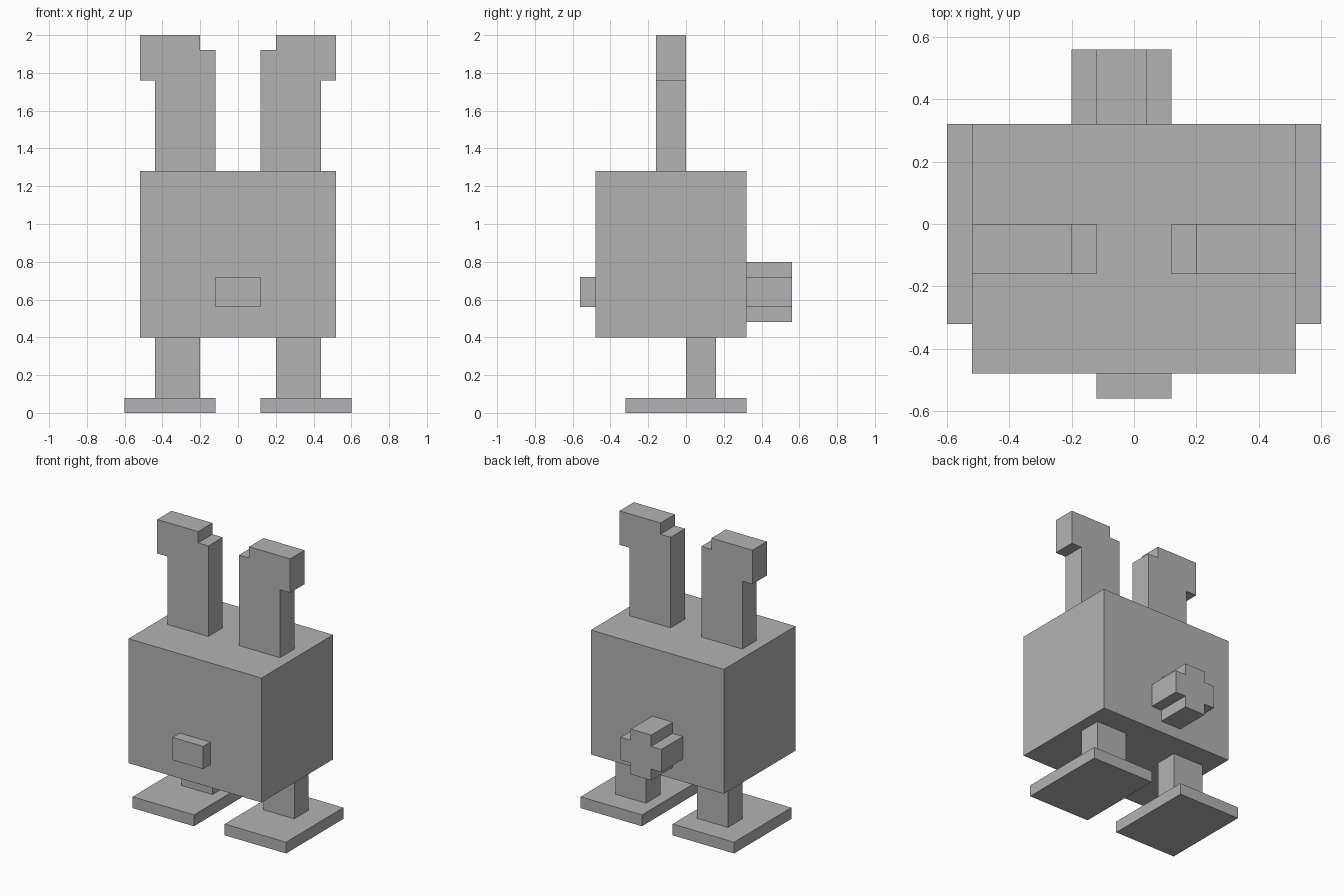
import bpy
import bmesh

U = 0.08  # grid unit shared by every part

if "Cube" in bpy.data.objects:
    bpy.data.objects.remove(bpy.data.objects["Cube"], do_unlink=True)

grey = bpy.data.materials.new("plain_grey")
grey.use_nodes = True
grey.diffuse_color = (0.45, 0.45, 0.45, 1)
grey.node_tree.nodes["Principled BSDF"].inputs["Base Color"].default_value = grey.diffuse_color


def prism(name, outline, y0, y1, mirrored=False):
    """Extrude an x-z outline (in grid units) from y0 back to y1."""
    bm = bmesh.new()
    face = bm.faces.new([bm.verts.new((x * U, y0 * U, z * U)) for x, z in outline])
    new = bmesh.ops.extrude_face_region(bm, geom=[face])["geom"]
    moved = [v for v in new if isinstance(v, bmesh.types.BMVert)]
    bmesh.ops.translate(bm, verts=moved, vec=(0, (y1 - y0) * U, 0))
    bmesh.ops.recalc_face_normals(bm, faces=bm.faces)
    mesh = bpy.data.meshes.new(name)
    bm.to_mesh(mesh)
    bm.free()
    mesh.materials.append(grey)
    obj = bpy.data.objects.new(name, mesh)
    bpy.context.collection.objects.link(obj)
    if mirrored:
        obj.modifiers.new("Mirror", "MIRROR").use_mirror_merge = False
    return obj


def box(name, x, y, z, mirrored=False):
    """Box from (low, high) ranges in grid units."""
    outline = [(x[0], z[0]), (x[1], z[0]), (x[1], z[1]), (x[0], z[1])]
    return prism(name, outline, y[0], y[1], mirrored)


# Body and nose
box("body", (-6.5, 6.5), (-6, 4), (5, 16))
box("nose", (-1.5, 1.5), (-7, -6), (7, 9))

# Legs and flat feet
box("legs", (2.5, 5.5), (0, 2), (1, 5), mirrored=True)
box("feet", (1.5, 7.5), (-4, 4), (0, 1), mirrored=True)

# Ears with tips that step outward
ear = [(1.5, 16), (5.5, 16), (5.5, 22), (6.5, 22),
       (6.5, 25), (2.5, 25), (2.5, 24), (1.5, 24)]
prism("ears", ear, -2, 0, mirrored=True)

# Plus-shaped tail, set slightly off centre
corner = [(2, -1), (2, 1), (1, 1), (1, 2)]
plus = corner + [(-x, z) for x, z in reversed(corner)]
plus = [(2, -1), (2, 1), (1, 1), (1, 2), (-1, 2), (-1, 1),
        (-2, 1), (-2, -1), (-1, -1), (-1, -2), (1, -2), (1, -1)]
prism("tail", [(x - 0.5, z + 8) for x, z in plus], 4, 7)
